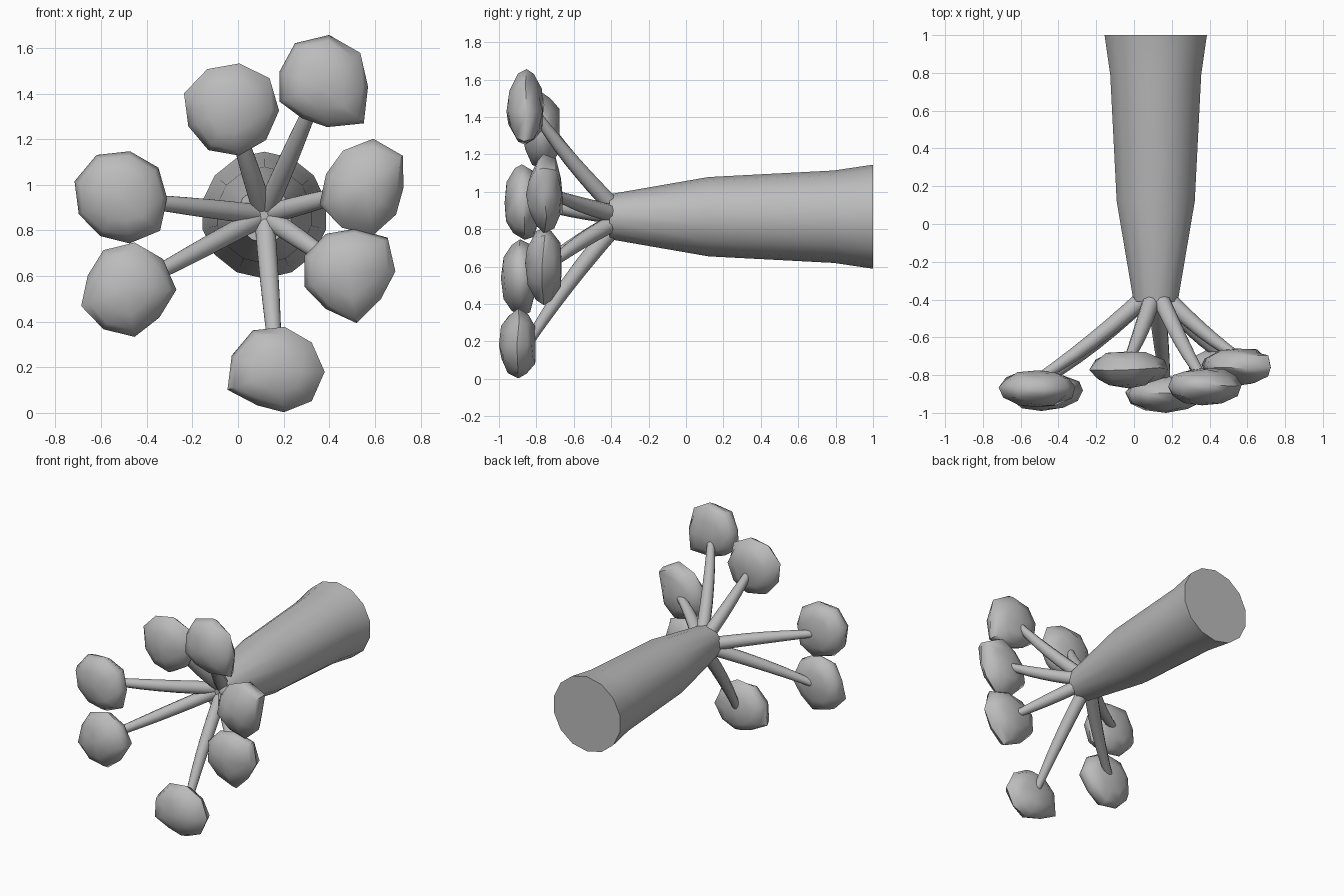
import bpy, bmesh, math, random
from mathutils import Vector

random.seed(4)
cube = bpy.data.objects.get("Cube")
if cube:
    bpy.data.objects.remove(cube, do_unlink=True)

grey = bpy.data.materials.new("plain grey")
grey.use_nodes = True
grey.diffuse_color = (0.5, 0.5, 0.5, 1)
grey.node_tree.nodes["Principled BSDF"].inputs["Base Color"].default_value = (0.5, 0.5, 0.5, 1)


def loft(name, rings, sharp_angle, front_tip=None, back_tip=None):
    """Skin a list of vertex rings, closing each end with a fan or a flat cap."""
    bm = bmesh.new()
    loops = [[bm.verts.new(p) for p in ring] for ring in rings]
    count = len(loops[0])
    for a, b in zip(loops, loops[1:]):
        for i in range(count):
            j = (i + 1) % count
            bm.faces.new((a[i], a[j], b[j], b[i]))
    for loop, tip in ((loops[0], front_tip), (loops[-1], back_tip)):
        if tip is None:
            bm.faces.new(loop)
        else:
            pole = bm.verts.new(tip)
            for i in range(count):
                bm.faces.new((loop[i], loop[(i + 1) % count], pole))
    bmesh.ops.recalc_face_normals(bm, faces=bm.faces)
    mesh = bpy.data.meshes.new(name)
    bm.to_mesh(mesh)
    bm.free()
    obj = bpy.data.objects.new(name, mesh)
    bpy.context.collection.objects.link(obj)
    mesh.materials.append(grey)
    bpy.ops.object.select_all(action="DESELECT")
    obj.select_set(True)
    bpy.context.view_layer.objects.active = obj
    bpy.ops.object.shade_smooth_by_angle(angle=math.radians(sharp_angle))
    return obj


def circle(center, side, up, radius, sides):
    """Ring of points around center, with its first point along up."""
    return [center + radius * (up * math.cos(t) + side * math.sin(t))
            for t in (math.tau * i / sides for i in range(sides))]


# Handle: a tapered round grip lying along y
AXIS = Vector((0.115, 0, 0.867))
X, Y, Z = Vector((1, 0, 0)), Vector((0, 1, 0)), Vector((0, 0, 1))
grip = [(-0.41, 0.12), (0.12, 0.212), (0.79, 0.247), (1.0, 0.278)]
loft("handle", [circle(AXIS + Y * y, X, Z, r, 14) for y, r in grip], 35)


def stalk(name, end):
    """Tapered tube that leaves the handle and bends forward into a head."""
    out = Vector((end.x - AXIS.x, 0, end.z - AXIS.z))
    start = AXIS + out.normalized() * 0.04 - Y * 0.37
    bend = start.lerp(end, 0.5) - Y * 0.045
    side = out.cross(Y).normalized()
    rings = []
    steps = 6
    for i in range(steps + 1):
        t = i / steps
        low, high = start.lerp(bend, t), bend.lerp(end, t)
        along = (high - low).normalized()
        radius = 0.046 - 0.022 * t * t
        rings.append(circle(low.lerp(high, t), side, along.cross(side), radius, 10))
    loft(name, rings, 50)


def head(name, center, radii, depth=0.1):
    """Lumpy flattened bulb with a pointed front and a nine-sided outline."""
    layers = [(-0.82, 0.52), (-0.45, 0.87), (0.0, 1.0), (0.5, 0.88), (0.85, 0.55)]
    rings = []
    for offset, scale in layers:
        ring = []
        for i, r in enumerate(radii):
            angle = math.radians(40 * i)
            wobble = 1 if scale == 1 else random.uniform(0.93, 1.06)
            reach = r / 100 * scale * wobble
            y = depth * (offset + random.uniform(-0.1, 0.1))
            ring.append(center + Vector((reach * math.cos(angle), y, reach * math.sin(angle))))
        rings.append(ring)
    loft(name, rings, 55, center - Y * depth, center + Y * depth * 0.95)


# Heads: centre, then outline radii in hundredths, counter-clockwise from +x
heads = {
    "upper_left": ((0.36, -0.86, 1.43), (21, 23, 23, 22, 19, 19, 16, 18, 25)),
    "upper_right": ((-0.03, -0.77, 1.325), (21, 22, 21, 21, 22, 20, 20, 20, 20)),
    "middle_right": ((-0.51, -0.87, 0.94), (20, 21, 21, 22, 22, 20, 19, 20, 22)),
    "lower_right": ((-0.49, -0.89, 0.54), (22, 21, 21, 20, 18, 21, 20, 21, 19)),
    "bottom": ((0.17, -0.9, 0.18), (21, 20, 20, 21, 21, 23, 17, 18, 20)),
    "lower_left": ((0.48, -0.76, 0.62), (21, 23, 19, 19, 20, 20, 19, 23, 19)),
    "middle_left": ((0.555, -0.755, 0.985), (17, 22, 22, 19, 18, 21, 20, 21, 18)),
}
for label, (position, radii) in heads.items():
    center = Vector(position)
    stalk(label + "_stalk", center + Y * 0.05)
    head(label + "_head", center, radii)
